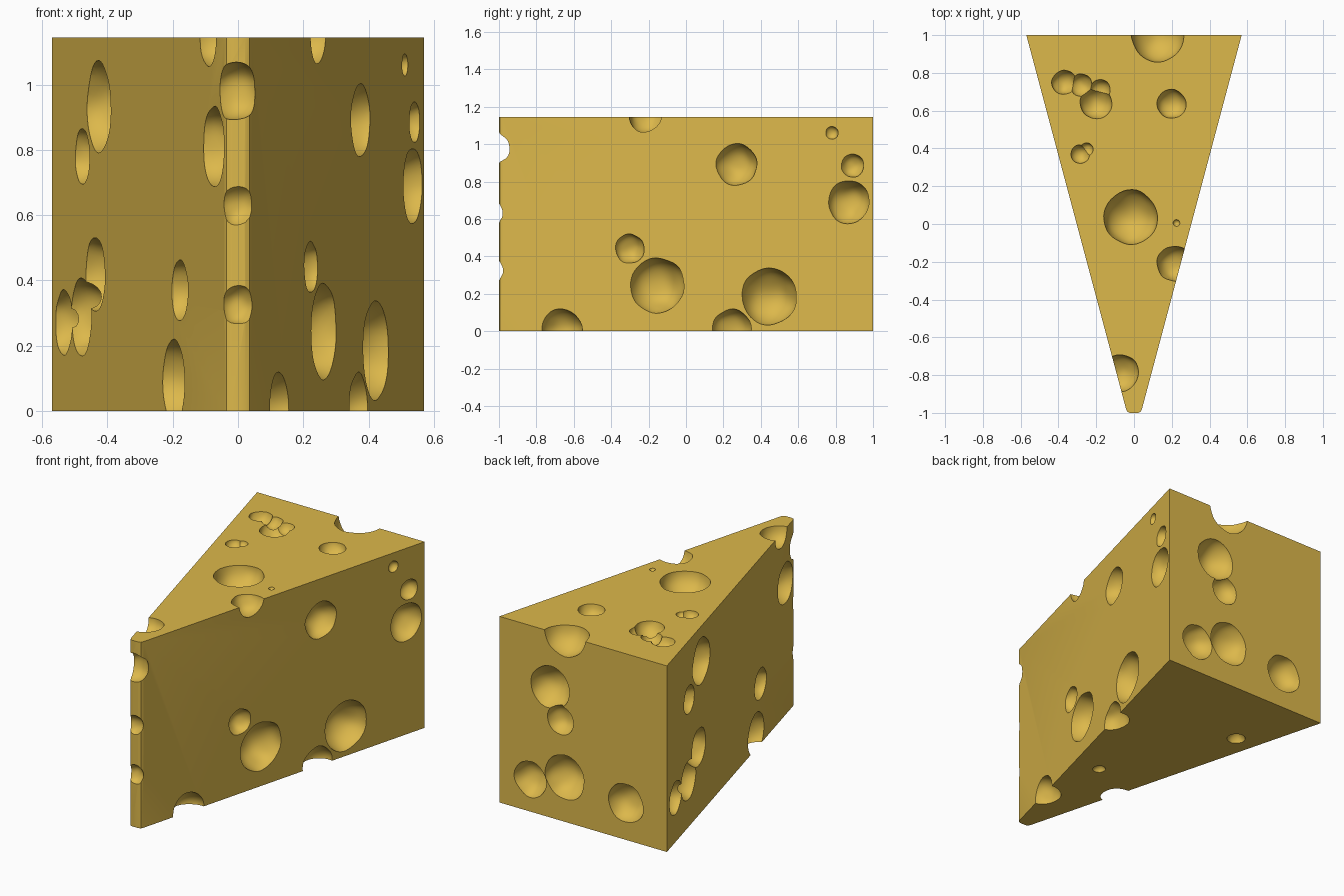
import bpy, bmesh, math, random
from mathutils import Vector, noise

if "Cube" in bpy.data.objects:
    bpy.data.objects.remove(bpy.data.objects["Cube"])

random.seed(4)
H = 1.145

# Cheese colour
mat = bpy.data.materials.new("cheese_yellow")
mat.diffuse_color = (0.72, 0.48, 0.07, 1)
mat.use_nodes = True
mat.node_tree.nodes["Principled BSDF"].inputs["Base Color"].default_value = mat.diffuse_color


def half_width(y):
    return 0.045 + 0.265 * (y + 0.98)


# Wedge body: plan outline with a small rounded tip, extruded upwards
half = [(0.022, -1.0), (0.035, -0.994), (0.042, -0.98), (0.57, 1.0)]
outline = half + [(-x, y) for x, y in reversed(half)]
bm = bmesh.new()
base = bm.faces.new([bm.verts.new((x, y, 0)) for x, y in outline])
up = bmesh.ops.extrude_face_region(bm, geom=[base])
top_verts = [g for g in up["geom"] if isinstance(g, bmesh.types.BMVert)]
bmesh.ops.translate(bm, verts=top_verts, vec=(0, 0, H))
bmesh.ops.recalc_face_normals(bm, faces=bm.faces)
mesh = bpy.data.meshes.new("cheese_wedge")
bm.to_mesh(mesh)
bm.free()
wedge = bpy.data.objects.new("cheese_wedge", mesh)
bpy.context.collection.objects.link(wedge)
mesh.materials.append(mat)


# Holes: slightly lumpy balls cut out of the body
def cut_hole(x, y, z, r):
    bm = bmesh.new()
    bmesh.ops.create_icosphere(bm, subdivisions=4 if r > 0.06 else 3, radius=r)
    seed = Vector([random.uniform(-9, 9) for _ in range(3)])
    for v in bm.verts:
        v.co *= 1 + 0.07 * noise.noise(v.co / r * 1.3 + seed)
    bmesh.ops.translate(bm, verts=bm.verts, vec=(x, y, z))
    me = bpy.data.meshes.new("hole")
    bm.to_mesh(me)
    bm.free()
    me.materials.append(mat)
    ob = bpy.data.objects.new("hole_cutter", me)
    bpy.context.collection.objects.link(ob)
    ob.hide_render = True
    mod = wedge.modifiers.new("hole", 'BOOLEAN')
    mod.operation = 'DIFFERENCE'
    mod.solver = 'EXACT'
    mod.object = ob
    bpy.ops.object.modifier_apply(modifier=mod.name)
    bpy.data.objects.remove(ob)


bpy.context.view_layer.objects.active = wedge
wedge.select_set(True)

# Right face holes (y, z, radius)
right = [(0.27, 0.89, .112), (0.78, 1.06, .035), (0.89, 0.885, .063),
         (0.87, 0.69, .115), (-0.3, 0.44, .08), (-0.155, 0.245, .15),
         (0.445, 0.185, .153), (-0.665, 0.005, .115), (0.245, 0.01, .108)]
# Left face holes
left = [(0.46, 0.93, .14), (0.65, 0.78, .085), (0.5, 0.42, .115),
        (0.66, 0.29, .12), (0.86, 0.27, .1), (-0.47, 0.37, .095),
        (-0.4, 0.09, .13), (-0.86, 0.81, .125)]
for side, holes in ((1, right), (-1, left)):
    for y, z, r in holes:
        out = 0.12 * r
        cut_hole(side * (half_width(y) + out), y - 0.26 * out, z, r)

# Back face holes (x, z, radius)
for x, z, r in [(0.225, 0.8, .13), (0.155, 0.62, .09), (0.36, 0.2, .11),
                (0.125, 0.275, .135), (-0.29, 0.225, .12)]:
    cut_hole(x, 1 + 0.15 * r, z, r)

# Top holes (x, y, radius)
for x, y, r in [(-0.02, 0.035, .145), (-0.2, 0.64, .085), (0.2, 0.635, .078),
                (-0.285, 0.37, .05), (-0.25, 0.395, .035), (-0.37, 0.75, .065),
                (-0.28, 0.735, .06), (-0.18, 0.71, .055), (0.225, 0.005, .018),
                (0.125, 1.0, .142), (0.215, -0.21, .095), (-0.075, -0.79, .1)]:
    cut_hole(x, y, H + 0.1 * r, r)

# Bottom holes
cut_hole(-0.31, 0.55, -0.01, .055)
cut_hole(0.07, -0.23, -0.01, .038)

# Notches in the narrow tip
cut_hole(-0.01, -1.005, 0.98, .088)
cut_hole(0.0, -1.03, 0.63, .066)
cut_hole(0.0, -1.02, 0.325, .062)

bpy.ops.object.shade_smooth_by_angle(angle=math.radians(30))
